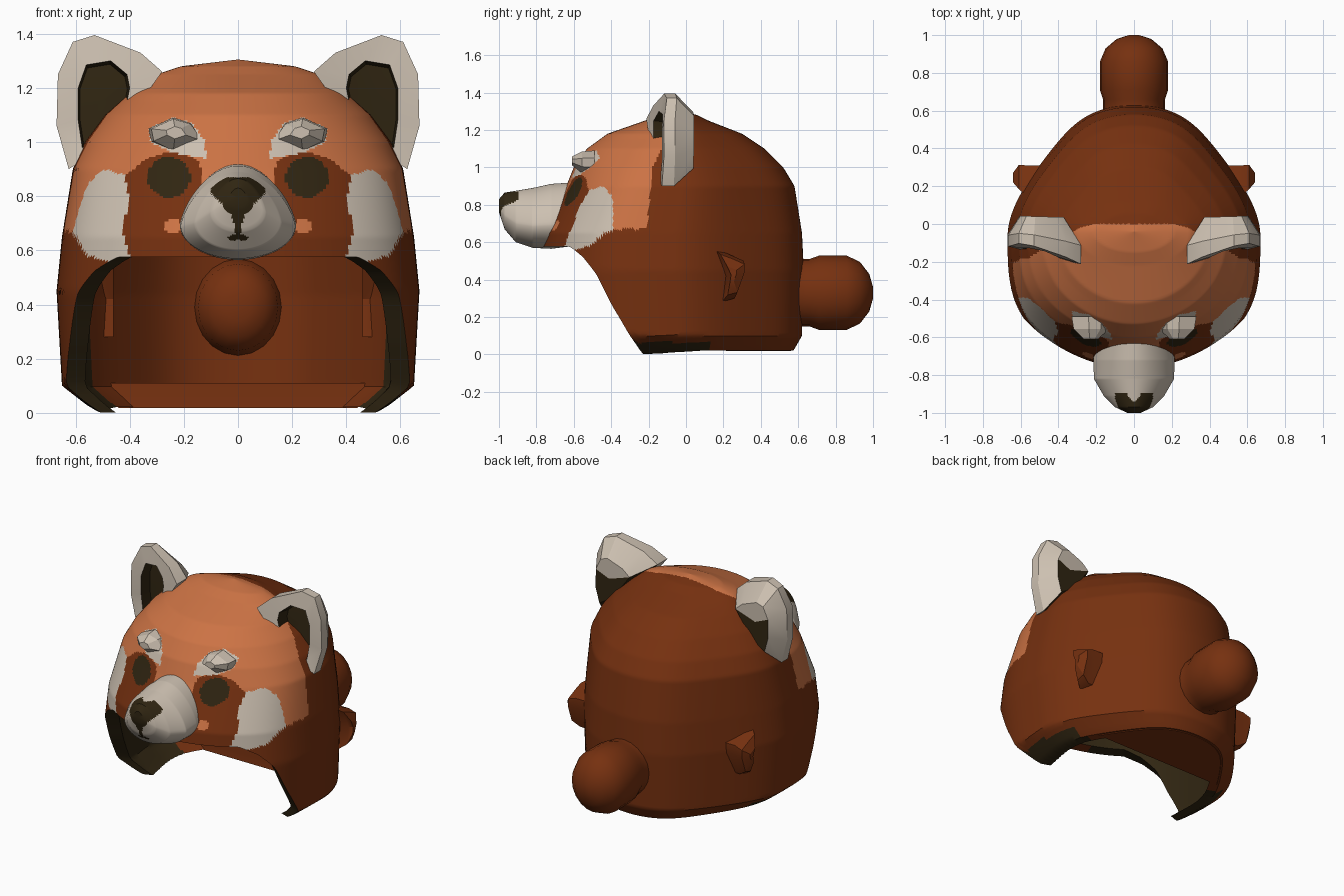
import bpy, bmesh, math

if "Cube" in bpy.data.objects:
    bpy.data.objects.remove(bpy.data.objects["Cube"])

# ---------- materials ----------
def make_mat(name, rgb):
    m = bpy.data.materials.new(name)
    m.diffuse_color = (*rgb, 1)
    m.use_nodes = True
    m.node_tree.nodes["Principled BSDF"].inputs["Base Color"].default_value = m.diffuse_color
    return m

MATS = [make_mat("rust_brown", (0.180, 0.030, 0.005)),
        make_mat("light_orange", (0.60, 0.17, 0.058)),
        make_mat("cream", (0.61, 0.53, 0.44)),
        make_mat("dark_olive", (0.030, 0.019, 0.006))]
BROWN, ORANGE, CREAM, OLIVE = range(4)

# ---------- helpers ----------
def lerp(table, t):
    """Piecewise linear lookup: rows are (key, values...)."""
    if t <= table[0][0]:
        return table[0][1:]
    for a, b in zip(table, table[1:]):
        if t <= b[0]:
            f = (t - a[0]) / (b[0] - a[0])
            return tuple(p + (q - p) * f for p, q in zip(a[1:], b[1:]))
    return table[-1][1:]

def inside(poly, x, z):
    hit = False
    for (x1, z1), (x2, z2) in zip(poly, poly[1:] + poly[:1]):
        if (z1 > z) != (z2 > z) and x < x1 + (z - z1) * (x2 - x1) / (z2 - z1):
            hit = not hit
    return hit

def finish(name, verts, faces, ids, angle=35):
    me = bpy.data.meshes.new(name)
    me.from_pydata(verts, [], faces)
    for m in MATS:
        me.materials.append(m)
    me.polygons.foreach_set("material_index", ids)
    bm = bmesh.new()
    bm.from_mesh(me)
    bmesh.ops.remove_doubles(bm, verts=bm.verts, dist=1e-5)
    bmesh.ops.recalc_face_normals(bm, faces=bm.faces)
    bm.to_mesh(me)
    bm.free()
    me.shade_smooth()
    me.set_sharp_from_angle(angle=math.radians(angle))
    ob = bpy.data.objects.new(name, me)
    bpy.context.collection.objects.link(ob)
    return ob

def loft(name, rings, rule, angle=35):
    """Skin closed rings and fan-cap both ends; rule(ring, centre) gives the material."""
    n = len(rings[0])
    verts = [p for r in rings for p in r]
    faces = [(i * n + j, i * n + (j + 1) % n, (i + 1) * n + (j + 1) % n, (i + 1) * n + j)
             for i in range(len(rings) - 1) for j in range(n)]
    owner = [i for i in range(len(rings) - 1) for j in range(n)]
    for k, tag in ((0, -1), (len(rings) - 1, len(rings))):
        c = len(verts)
        verts.append(tuple(sum(p[a] for p in rings[k]) / n for a in range(3)))
        for j in range(n):
            faces.append((k * n + j, k * n + (j + 1) % n, c))
            owner.append(tag)
    ids = [rule(o, [sum(verts[v][a] for v in f) / len(f) for a in range(3)])
           for o, f in zip(owner, faces)]
    return finish(name, verts, faces, ids, angle)

# ---------- head shell: hood with open front and bottom ----------
# height, half width, front y, back y
PROFILE = [(0.0, .51, -.68, .56), (.03, .56, -.70, .58), (.10, .65, -.74, .62),
           (.45, .67, -.78, .63), (.65, .65, -.76, .62), (.90, .61, -.64, .58),
           (1.0, .565, -.60, .52), (1.1, .49, -.53, .42), (1.18, .40, -.42, .30),
           (1.25, .30, -.22, .12), (1.28, .21, -.15, .06), (1.305, 0, -.04, -.04)]
RIM = [(-.62, .575), (-.55, .52), (-.48, .43), (-.40, .27), (-.30, .10), (-.23, .0), (.1, .02)]

def section(th, z):
    """Oval, fuller at the cheeks and tapered toward the back."""
    w, yf, yb = lerp(PROFILE, z)
    fade = lerp([(.9, 1), (1.15, 0)], z)[0]
    k = 1 + (.10 * fade if math.cos(th) > 0 else -.13) * math.sin(2 * th) ** 2
    return w * math.sin(th) * k, (yf + yb) / 2 - (yb - yf) / 2 * math.cos(th)

# face markings as outlines in the front view, mirrored over |x|
CHEEK = [(.42, .88), (.50, .90), (.55, .85), (.60, .75), (.61, .67), (.56, .58),
         (.46, .56), (.40, .58), (.43, .68), (.40, .78)]
BROW = [(.12, .94), (.12, 1.0), (.17, 1.07), (.24, 1.09), (.33, 1.05), (.32, 1.0), (.24, .96)]
PATCH = [(.11, .60), (.14, .93), (.24, .97), (.34, .94), (.41, .88), (.46, .60)]

def face_colour(c):
    x, y, z = abs(c[0]), c[1], c[2]
    if z < .065 and y < .13:
        return OLIVE
    if y < -.2:
        if inside(BROW, x, z) or (y < -.39 and inside(CHEEK, x, z)):
            return CREAM
        if math.hypot((x - .255) / .08, (z - .87) / .075) < 1:
            return OLIVE
        if math.hypot(x - .24, z - .69) < .03:
            return ORANGE
        if inside(PATCH, x, z):
            return BROWN
    back = lerp([(.67, -.21), (1.0, -.18), (1.2, -.08), (1.27, .0)], z)[0]
    return ORANGE if z > .67 and y < back else BROWN

def build_shell():
    cols, rows, top = 320, 130, 1.305
    outer, inner = [], []
    starts = []
    for j in range(cols):
        th = 2 * math.pi * j / cols
        z = .75
        while z > 0 and z - .002 >= lerp(RIM, section(th, z - .002)[1])[0]:
            z -= .002
        starts.append(z)
    for i in range(rows + 1):
        v = i / rows
        for j in range(cols):
            z = starts[j] + (top - starts[j]) * math.sin(v * math.pi / 2)
            x, y = section(2 * math.pi * j / cols, z)
            outer.append((x, y, z))
            inner.append((x * .89, -.05 + (y + .05) * .89, z - .07 * v))
    verts = outer + inner
    off = len(outer)
    faces, ids = [], []
    for i in range(rows):
        for j in range(cols):
            k = (j + 1) % cols
            q = (i * cols + j, i * cols + k, (i + 1) * cols + k, (i + 1) * cols + j)
            c = [sum(verts[v][a] for v in q) / 4 for a in range(3)]
            faces.append(q)
            ids.append(face_colour(c))
            faces.append(tuple(v + off for v in reversed(q)))
            ids.append(OLIVE if c[1] < .12 else BROWN)
    for j in range(cols):       # rim strip
        k = (j + 1) % cols
        faces.append((k, j, off + j, off + k))
        ids.append(OLIVE if verts[j][1] < .15 and abs(verts[j][0]) > .26 else BROWN)
    finish("head_shell", verts, faces, ids)

build_shell()

# ---------- floor slab closing the rear half of the bottom ----------
def floor_ring(z, k):
    ring = [section(math.radians(a), max(z, .02)) for a in range(116, 245, 4)]
    return [(x * k, y * k, z) for x, y in ring]

loft("floor", [floor_ring(.018, .98), floor_ring(.06, .96), floor_ring(.11, .93)],
     lambda i, c: OLIVE if abs(c[0]) > .38 and c[1] < .24 and i > 0 else BROWN)

# ---------- muzzle with nose and mouth ----------
# y, half width, top z, bottom z
MUZZLE = [(-1.0, .035, .83, .76), (-.97, .10, .865, .67), (-.91, .16, .875, .60),
          (-.82, .212, .89, .57), (-.72, .215, .912, .565), (-.60, .20, .92, .58)]
NOSE = [(-.01, .87), (.05, .87), (.10, .84), (.10, .81), (.03, .74), (.012, .69),
        (.01, .66), (.04, .65), (.03, .635), (-.01, .64)]

def muzzle_ring(y, n=96):
    w, zt, zb = lerp(MUZZLE, y)
    zc = zb + .38 * (zt - zb)
    ring = []
    for j in range(n):
        a = 2 * math.pi * j / n
        s = math.sin(a)
        ring.append((w * math.cos(a) * (1 - .2 * max(s, 0)), y,
                     zc + s * ((zt - zc) if s > 0 else (zc - zb))))
    return ring

loft("muzzle", [muzzle_ring(-1 + .005 * i) for i in range(81)],
     lambda i, c: OLIVE if c[1] < -.895 and inside(NOSE, abs(c[0]), c[2]) else CREAM)

# ---------- tail, and its hollow bump seen inside the hood ----------
def round_rings(table, zc, sx, n=20):
    return [[(sx * r * math.cos(2 * math.pi * j / n), y,
              zc + r * math.sin(2 * math.pi * j / n)) for j in range(n)] for y, r in table]

loft("tail", round_rings([(.56, .18), (.62, .18), (.66, .18), (.71, .198), (.86, .198),
                          (.93, .165), (.98, .10), (1.0, .03)], .33, .91), lambda i, c: BROWN)
loft("inner_tail_bump", round_rings([(.38, .05), (.40, .11), (.45, .16), (.56, .18)], .39, .92),
     lambda i, c: BROWN)

# ---------- ears, side fins and brows, mirrored ----------
EAR = [(.28, 1.26), (.36, 1.33), (.53, 1.395), (.61, 1.37), (.665, 1.25), (.67, 1.06),
       (.625, .90), (.50, .98), (.38, 1.12)]
CUP = [(.40, 1.20), (.41, 1.25), (.47, 1.30), (.56, 1.285), (.59, 1.20), (.59, 1.08),
       (.575, .98), (.50, 1.0), (.42, 1.1)]
FIN = [(.14, .57), (.22, .54), (.31, .50), (.31, .44), (.26, .30), (.19, .28), (.21, .42)]

def ear_ring(pts, s, scale, depth, slant=1):
    out = []
    for x, z in pts:
        x, z = .51 + (x - .51) * scale, 1.14 + (z - 1.14) * scale
        front = -.21 + .25 * (x - .3) + .25 * max(0, z - 1.25)
        out.append((s * x, front * slant + depth, z))
    return out

def ear_colour(i, c):
    if i >= 3:
        return OLIVE
    if i <= 0 and c[2] < 1.19 and abs(c[0]) < .615:
        return OLIVE
    return CREAM

for s, side in ((1, "right"), (-1, "left")):
    loft(side + "_ear", [ear_ring(EAR, s, .6, .055, .1), ear_ring(EAR, s, 1, .01, .58),
                         ear_ring(EAR, s, 1, 0), ear_ring(CUP, s, 1, .01),
                         ear_ring(CUP, s, .92, .09)], ear_colour, 25)
    loft(side + "_side_fin",
         [[(s * x, .24 + d + (y - .24) * k, .43 + (z - .43) * k) for y, z in FIN]
          for x, k, d in ((.46, 1, 0), (.56, 1, 0), (.61, .75, .02), (.64, .3, .01))],
         lambda i, c: BROWN, 30)
    # low wedge-shaped brow
    loft(side + "_brow",
         [[(s * (.23 + (x - .23) * k), y, 1.04 + (z - 1.04) * k) for x, z in BROW[1:]]
          for k, y in ((1, -.49), (.9, -.555), (.35, -.61))], lambda i, c: CREAM, 20)
